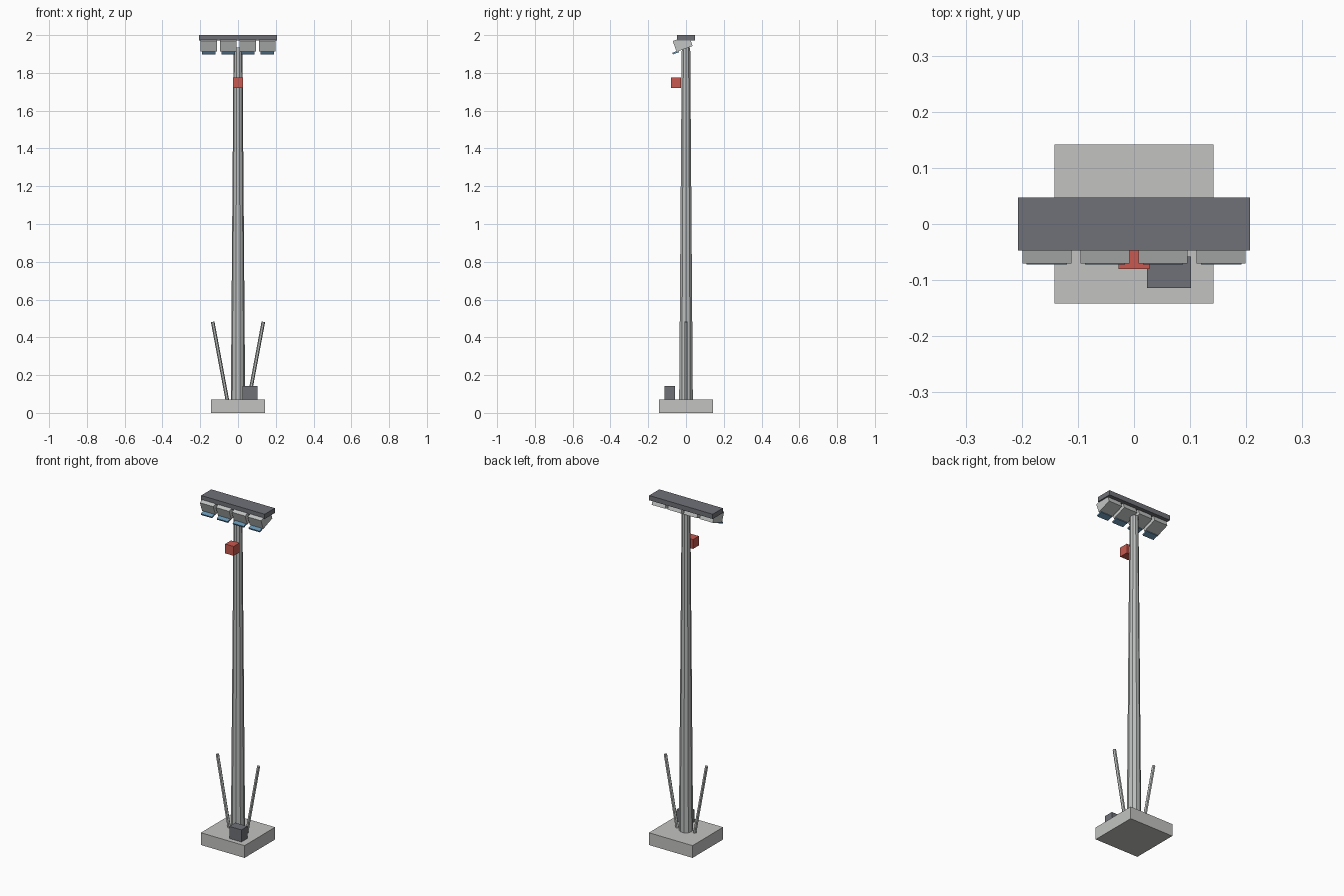
import bpy
from math import radians, pi
from mathutils import Vector

cube = bpy.data.objects.get("Cube")
if cube:
    bpy.data.objects.remove(cube, do_unlink=True)


def material(name, rgb):
    mat = bpy.data.materials.new(name)
    mat.use_nodes = True
    color = (*rgb, 1)
    mat.diffuse_color = color
    mat.node_tree.nodes["Principled BSDF"].inputs["Base Color"].default_value = color
    return mat


concrete = material("concrete grey", (0.54, 0.55, 0.53))
steel = material("galvanised steel", (0.50, 0.52, 0.51))
dark = material("dark grey metal", (0.16, 0.165, 0.185))
housing = material("lamp housing grey", (0.54, 0.56, 0.55))
glass = material("blue lens glass", (0.14, 0.30, 0.45))
red = material("warning red", (0.58, 0.10, 0.08))


def finish(name, mat):
    obj = bpy.context.object
    obj.name = name
    obj.data.materials.append(mat)
    return obj


def box(name, mat, center, size, tilt=0):
    bpy.ops.mesh.primitive_cube_add(size=1, location=center, rotation=(tilt, 0, 0))
    bpy.context.object.scale = size
    return finish(name, mat)


def rod(name, mat, start, end, r_start, r_end, sides):
    start, end = Vector(start), Vector(end)
    axis = end - start
    bpy.ops.mesh.primitive_cone_add(vertices=sides, radius1=r_start, radius2=r_end,
                                    depth=axis.length, location=(start + end) / 2)
    obj = finish(name, mat)
    # Turn the ring so that a corner points sideways, then aim along the axis
    obj.data.transform(obj.matrix_basis.to_3x3().to_4x4().Rotation(pi / 2, 4, 'Z'))
    obj.rotation_mode = 'QUATERNION'
    obj.rotation_quaternion = Vector((0, 0, 1)).rotation_difference(axis)
    return obj


# Footing, mast and side stakes
box("base_slab", concrete, (0, 0, 0.036), (0.284, 0.284, 0.072))
rod("mast", steel, (0, 0, 0.07), (0, 0, 1.935), 0.038, 0.0235, 10)
for side, sx in (("left", 1), ("right", -1)):
    rod(side + "_stake", steel, (sx * 0.057, 0, 0.07), (sx * 0.134, 0, 0.482),
        0.0095, 0.0095, 6)

# Control box on the slab and warning box high on the mast
box("control_box", dark, (0.0625, -0.086, 0.107), (0.079, 0.056, 0.072))
box("warning_box", red, (0, -0.053, 1.748), (0.055, 0.054, 0.055))

# Top bar carrying four lamps that aim forward and down
box("lamp_bar", dark, (0, 0, 1.986), (0.413, 0.094, 0.028))
tilt = radians(20)
for i in range(4):
    x = (i - 1.5) * 0.1035
    box(f"lamp_housing_{i + 1}", housing, (x, -0.0175, 1.9555), (0.087, 0.09, 0.06), tilt)
    box(f"lamp_lens_{i + 1}", glass, (x, -0.055, 1.908), (0.072, 0.034, 0.009), tilt)
